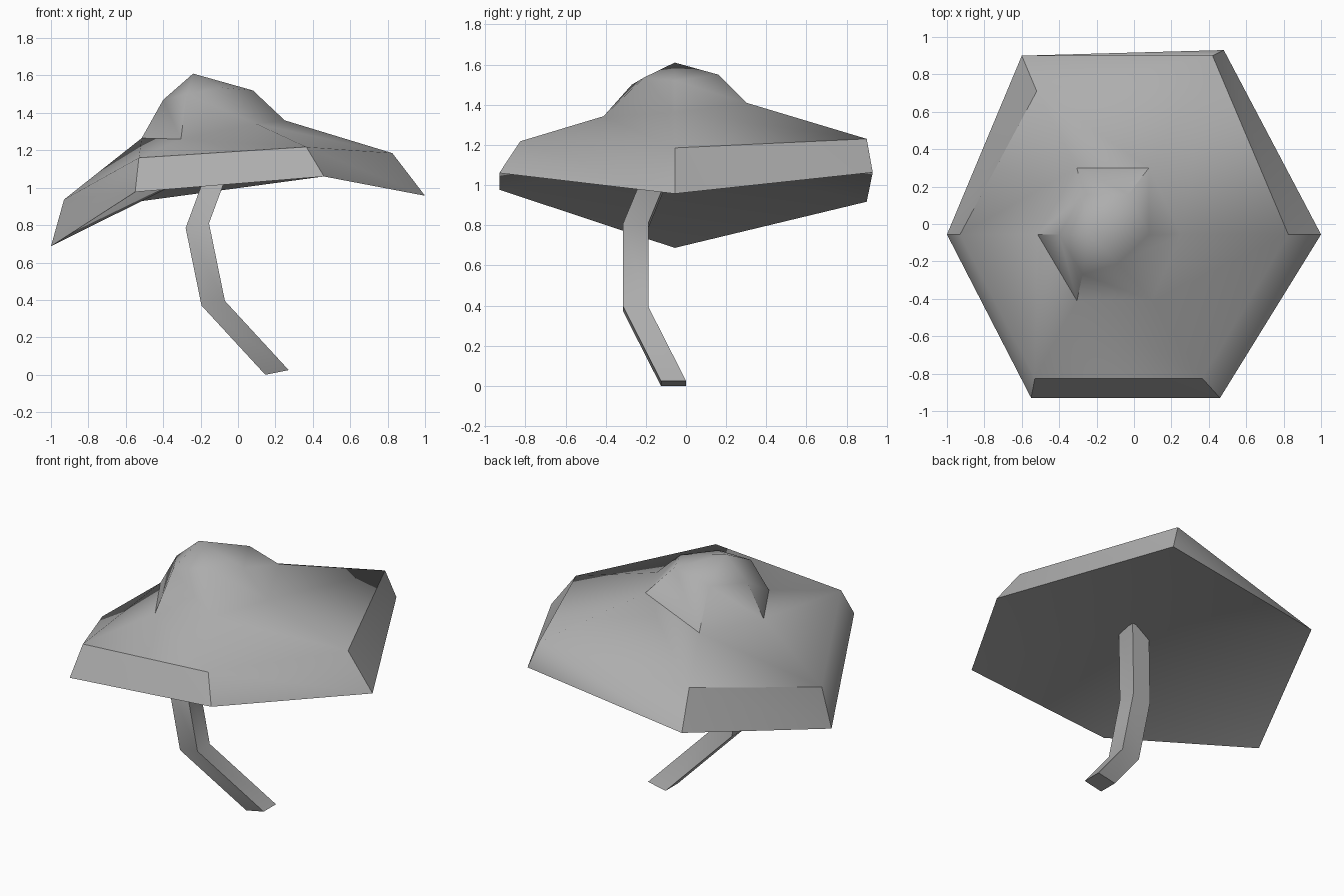
import bpy
import bmesh
import math

cube = bpy.data.objects.get("Cube")
if cube:
    bpy.data.objects.remove(cube, do_unlink=True)

# Single mid grey
GREY = (0.42, 0.42, 0.42, 1)
grey = bpy.data.materials.new("mid grey")
grey.use_nodes = True
grey.diffuse_color = GREY
grey.node_tree.nodes["Principled BSDF"].inputs["Base Color"].default_value = GREY


def loft(name, rings, start=None, end=None):
    """Join rings of points; each end closes on a point, or flat if None."""
    bm = bmesh.new()
    loops = [[bm.verts.new(p) for p in ring] for ring in rings]
    n = len(loops[0])
    for lower, upper in zip(loops, loops[1:]):
        for i in range(n):
            j = (i + 1) % n
            bm.faces.new((lower[i], lower[j], upper[i]))
            bm.faces.new((lower[j], upper[j], upper[i]))
    for loop, tip in ((loops[0], start), (loops[-1], end)):
        if tip is None:
            bm.faces.new(loop)
        else:
            v = bm.verts.new(tip)
            for i in range(n):
                bm.faces.new((loop[i], loop[(i + 1) % n], v))
    bmesh.ops.recalc_face_normals(bm, faces=bm.faces)
    mesh = bpy.data.meshes.new(name)
    bm.to_mesh(mesh)
    bm.free()
    mesh.materials.append(grey)
    obj = bpy.data.objects.new(name, mesh)
    bpy.context.collection.objects.link(obj)
    # Soften shallow folds, keep the strong ones sharp
    bpy.ops.object.select_all(action='DESELECT')
    obj.select_set(True)
    bpy.context.view_layer.objects.active = obj
    bpy.ops.object.shade_smooth_by_angle(angle=math.radians(40))


# Cap: irregular six-sided rings, anticlockwise from +x
MID = -0.056
rim = [(1.0, MID, 0.957), (0.48, 0.93, 1.063), (-0.60, 0.90, 0.917),
       (-1.0, MID, 0.687), (-0.55, -0.93, 0.977), (0.46, -0.93, 1.06)]
shoulder = [(0.825, MID, 1.185), (0.42, 0.90, 1.23), (-0.52, 0.71, 1.115),
            (-0.93, MID, 0.937), (-0.53, -0.825, 1.16), (0.365, -0.825, 1.218)]
hump = [(0.25, MID, 1.36), (0.08, 0.30, 1.41), (-0.305, 0.30, 1.255),
        (-0.515, MID, 1.265), (-0.305, -0.41, 1.26), (0.095, -0.41, 1.343)]
crown = [(0.08, MID, 1.52), (-0.03, 0.16, 1.55), (-0.275, 0.16, 1.495),
         (-0.40, MID, 1.47), (-0.275, -0.27, 1.50), (-0.085, -0.21, 1.535)]
loft("cap", [rim, shoulder, hump, crown],
     start=(-0.04, MID, 1.165), end=(-0.24, MID, 1.61))


# Stem: bent square post, its sections tilted a little in x
def section(x, y, z, w=0.125, tilt=0.025):
    return [(x, y, z), (x + w, y, z + tilt),
            (x + w, y + w, z + tilt), (x, y + w, z)]


loft("stem", [section(0.146, -0.125, 0.0), section(-0.195, -0.313, 0.37),
              section(-0.28, -0.313, 0.785), section(-0.13, -0.145, 1.19)])
